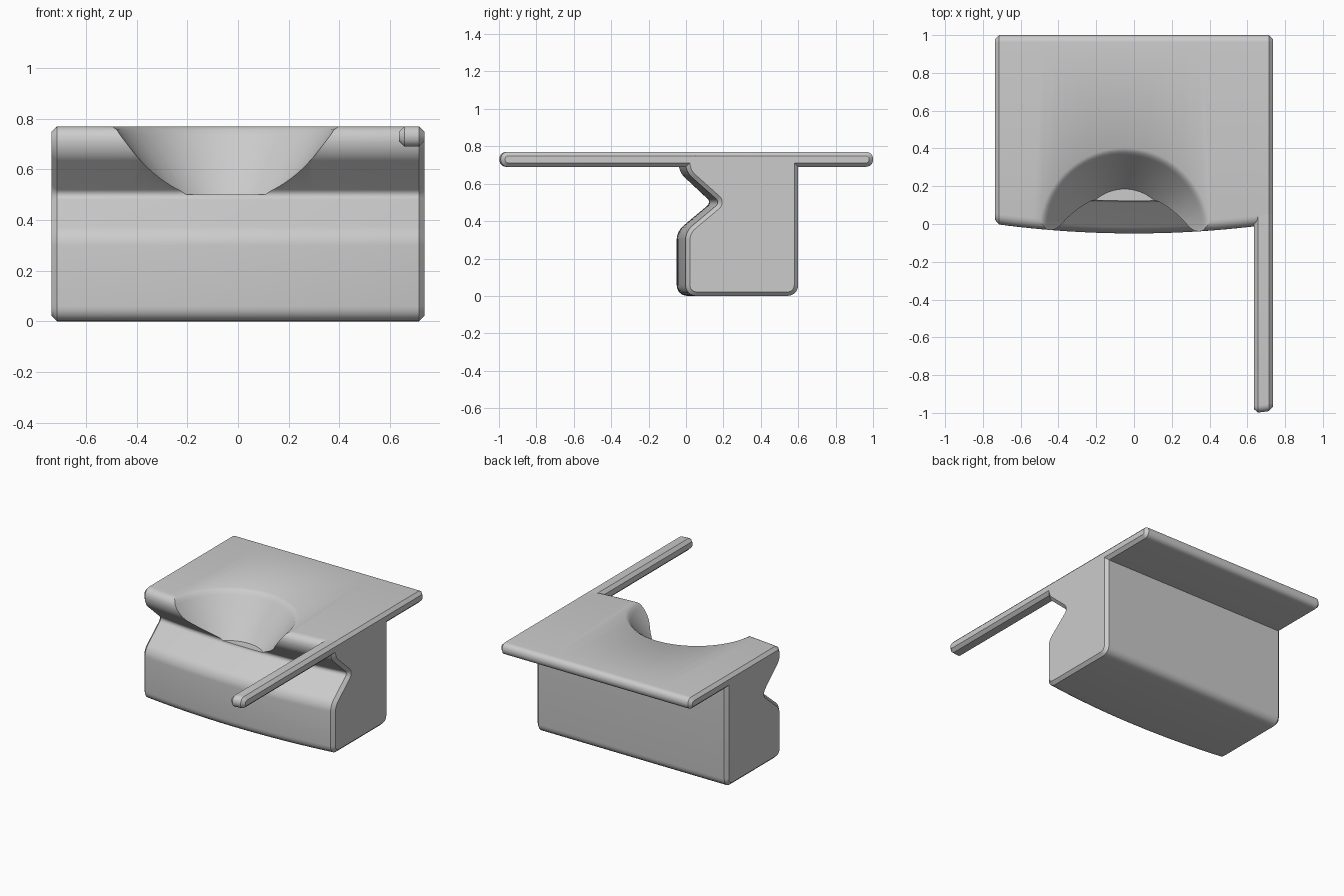
import bpy, bmesh, math
from mathutils import Vector

HALF = 0.735      # half width
EDGE = 0.021      # end chamfer
TOP = 0.77

cube = bpy.data.objects.get("Cube")
if cube:
    bpy.data.objects.remove(cube, do_unlink=True)

grey = bpy.data.materials.new("light grey")
grey.use_nodes = True
colour = (0.6, 0.6, 0.6, 1)
grey.diffuse_color = colour
grey.node_tree.nodes["Principled BSDF"].inputs["Base Color"].default_value = colour


def rounded(corners, steps=6):
    """Profile from (y, z, cut) corners, each rounded over its cut length."""
    out = []
    for i, (y, z, cut) in enumerate(corners):
        p = Vector((y, z))
        if cut == 0:
            out.append(p)
            continue
        a = p + (Vector(corners[i - 1][:2]) - p).normalized() * cut
        b = p + (Vector(corners[(i + 1) % len(corners)][:2]) - p).normalized() * cut
        for k in range(steps + 1):
            t = k / steps
            w = 2 * t * (1 - t) * 0.8          # slightly flatter than a parabola
            out.append((a * (1 - t) ** 2 + p * w + b * t * t) / ((1 - t) ** 2 + w + t * t))
    return out


def inset(points, d):
    """Move a counter-clockwise profile inwards by d."""
    out = []
    for i, p in enumerate(points):
        e1 = (p - points[i - 1]).normalized()
        e2 = (points[(i + 1) % len(points)] - p).normalized()
        n1, n2 = Vector((-e1.y, e1.x)), Vector((-e2.y, e2.x))
        out.append(p + (n1 + n2) * d / (1 + n1.dot(n2)))
    return out


def bowed(x, p):
    """Place a profile point at x, bulging the front forwards at the middle."""
    bulge = 0.05 * (1 - (x / HALF) ** 2) if p.y is not None and p.x < 0.3 else 0
    return (x, p.x - bulge, p.y)


def finish(bm, name):
    bmesh.ops.recalc_face_normals(bm, faces=bm.faces)
    mesh = bpy.data.meshes.new(name)
    bm.to_mesh(mesh)
    bm.free()
    mesh.materials.append(grey)
    obj = bpy.data.objects.new(name, mesh)
    bpy.context.collection.objects.link(obj)
    return obj


def extrude_profile(name, profile, x0, x1, columns):
    small = inset(profile, EDGE)
    a, b = x0 + EDGE, x1 - EDGE
    stations = [(x0, small)]
    stations += [(a + (b - a) * i / columns, profile) for i in range(columns + 1)]
    stations.append((x1, small))
    bm = bmesh.new()
    rings = [[bm.verts.new(bowed(x, p)) for p in pts] for x, pts in stations]
    for r, s in zip(rings, rings[1:]):
        for i in range(len(r)):
            bm.faces.new((r[i - 1], r[i], s[i], s[i - 1]))
    bm.faces.new(rings[0])
    bm.faces.new(rings[-1])
    return finish(bm, name)


def activate(obj):
    bpy.ops.object.select_all(action='DESELECT')
    obj.select_set(True)
    bpy.context.view_layer.objects.active = obj


# Counter: notched front, overhanging worktop at the back
counter = extrude_profile("counter", rounded([
    (0, 0, 0.06), (0.6, 0, 0.06), (0.6, 0.69, 0), (1, 0.69, 0.039), (1, TOP, 0.039),
    (0, TOP, 0.055), (0, 0.665, 0.045), (0.185, 0.5, 0.03), (0, 0.345, 0.045)]),
    -HALF, HALF, 24)

# Tapered bowl recess cut through the front of the worktop
bm = bmesh.new()
outline = [(0.235, 0.5), (0.415, 0.735), (0.43, 0.757), (0.452, TOP), (0.47, 0.9)]
count = 72
rings = []
for r, z in outline:
    rings.append([bm.verts.new((-0.05 + r * math.cos(math.tau * i / count),
                                -0.05 + r * math.sin(math.tau * i / count), z))
                  for i in range(count)])
for r, s in zip(rings, rings[1:]):
    for i in range(count):
        bm.faces.new((r[i - 1], r[i], s[i], s[i - 1]))
bm.faces.new(rings[0])
bm.faces.new(rings[-1])
cutter = finish(bm, "recess_cutter")
cutter.hide_render = True

activate(counter)
cut = counter.modifiers.new("recess", 'BOOLEAN')
cut.operation = 'DIFFERENCE'
cut.solver = 'EXACT'
cut.object = cutter
bpy.ops.object.modifier_apply(modifier=cut.name)
bpy.data.objects.remove(cutter, do_unlink=True)

# Long arm reaching forwards from the left end
arm = extrude_profile("front_arm", rounded([
    (-0.988, 0.69, 0.039), (0.07, 0.69, 0), (0.07, TOP, 0), (-0.988, TOP, 0.039)]),
    0.635, HALF, 3)

for obj in (counter, arm):
    activate(obj)
    bpy.ops.object.shade_smooth_by_angle(angle=math.radians(32))
